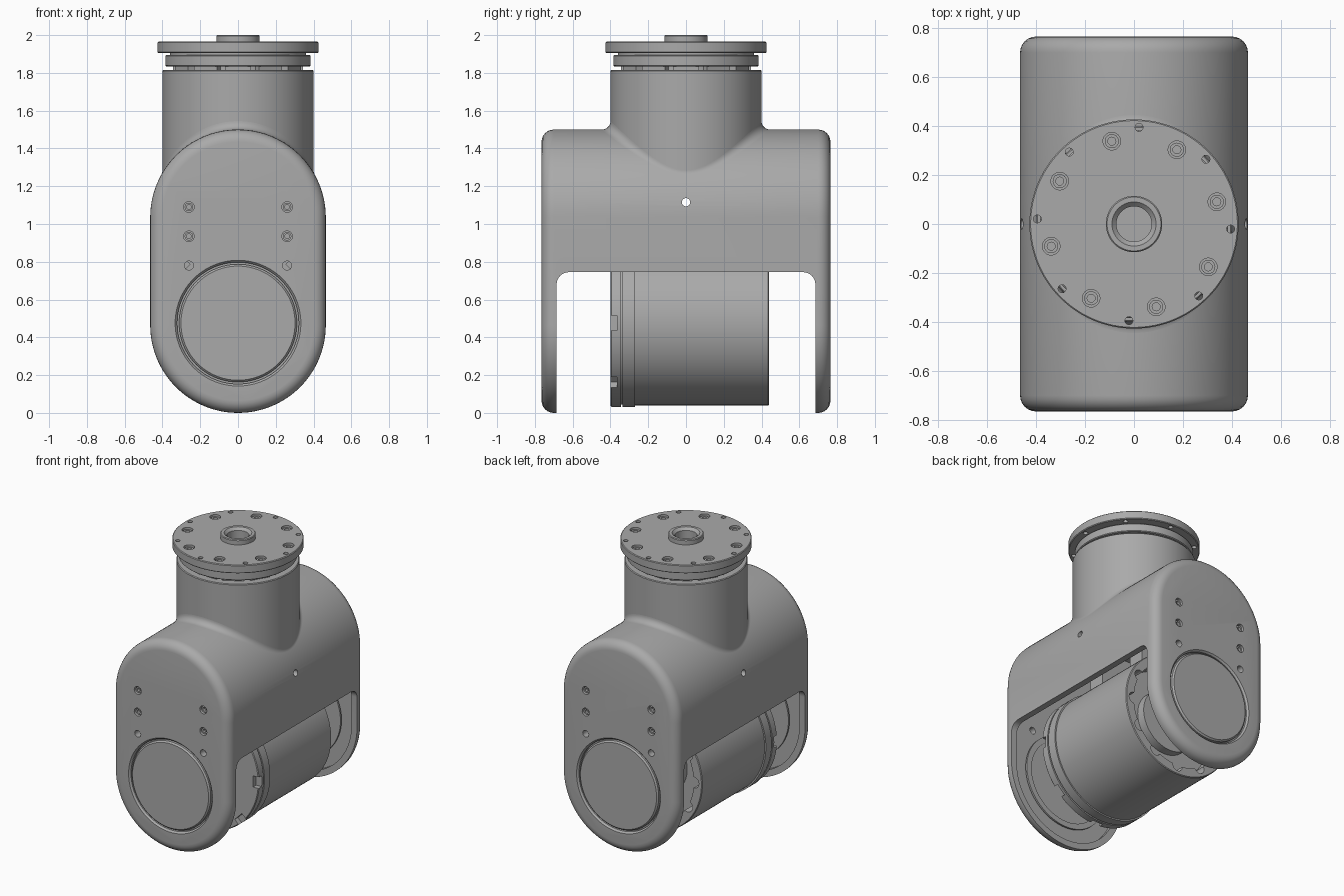
import bpy, bmesh, math
from math import pi, sin, cos, sqrt
from mathutils import Matrix, Vector

cube = bpy.data.objects.get("Cube")
if cube:
    bpy.data.objects.remove(cube, do_unlink=True)

GREY = (0.4, 0.4, 0.4, 1)
mat = bpy.data.materials.new("machined grey")
mat.use_nodes = True
mat.diffuse_color = GREY
mat.node_tree.nodes["Principled BSDF"].inputs["Base Color"].default_value = GREY

UP = Matrix.Identity(4)
FRONT = Matrix.Rotation(pi / 2, 4, 'X')
BACK = Matrix.Rotation(-pi / 2, 4, 'X')
SIDE = Matrix.Rotation(pi / 2, 4, 'Y')
R, Z_TOP, Z_LOW = 0.465, 1.035, 0.465   # housing radius and arc centres
DRIVE_Z = 0.475


def finish(name, bm, recalc=True):
    if recalc:
        bmesh.ops.recalc_face_normals(bm, faces=bm.faces)
    mesh = bpy.data.meshes.new(name)
    bm.to_mesh(mesh)
    bm.free()
    mesh.materials.append(mat)
    ob = bpy.data.objects.new(name, mesh)
    bpy.context.collection.objects.link(ob)
    return ob


def add_lathe(bm, profile, place=UP, steps=96):
    """Spin (radius, height) points about z, then place them."""
    part = bmesh.new()
    vs = [part.verts.new((r, 0, h)) for r, h in profile]
    es = [part.edges.new(p) for p in zip(vs, vs[1:])]
    bmesh.ops.spin(part, geom=vs + es, cent=(0, 0, 0), axis=(0, 0, 1),
                   angle=2 * pi, steps=steps, use_merge=False)
    bmesh.ops.remove_doubles(part, verts=part.verts, dist=1e-5)
    part.transform(place)
    bmesh.ops.recalc_face_normals(part, faces=part.faces)
    tmp = bpy.data.meshes.new("tmp")
    part.to_mesh(tmp)
    part.free()
    bm.from_mesh(tmp)
    bpy.data.meshes.remove(tmp)


def lathe(name, profile, place=UP):
    bm = bmesh.new()
    add_lathe(bm, profile, place)
    return finish(name, bm)


def add_pin(bm, r, low, high, place, steps=24):
    add_lathe(bm, [(0, low), (r, low), (r, high), (0, high)], place, steps)


def add_screw(bm, r, place):
    """Socket screw head sitting just below the surface."""
    add_lathe(bm, [(0, -.03), (.45 * r, -.03), (.45 * r, -.012), (.8 * r, -.012),
                   (.8 * r, -.045), (0, -.045)], place, 20)


def add_box(bm, size, place):
    bmesh.ops.create_cube(bm, size=1, matrix=place @ Matrix.Diagonal((*size, 1)))


def loft(bm, rings):
    """Closed solid through equal-length rings of points."""
    loops = [[bm.verts.new(p) for p in ring] for ring in rings]
    n = len(loops[0])
    for a, b in zip(loops, loops[1:]):
        for i in range(n):
            j = (i + 1) % n
            bm.faces.new((a[i], a[j], b[j], b[i]))
    bm.faces.new(loops[0])
    bm.faces.new(loops[-1][::-1])


def stadium(r, y, n=48):
    top = [(r * cos(pi * i / n), y, Z_TOP + r * sin(pi * i / n)) for i in range(n + 1)]
    low = [(-r * cos(pi * i / n), y, Z_LOW - r * sin(pi * i / n)) for i in range(n + 1)]
    return top + low


def cut(ob, name, bm):
    cutter = finish(name, bm)
    cutter.hide_render = True
    mod = ob.modifiers.new("cut", 'BOOLEAN')
    mod.operation, mod.solver, mod.object = 'DIFFERENCE', 'EXACT', cutter
    bpy.context.view_layer.objects.active = ob
    bpy.ops.object.modifier_apply(modifier=mod.name)
    bpy.data.objects.remove(cutter, do_unlink=True)


# Housing: rounded stadium block
E = 0.065
edge = [(R - E + E * sin(t), -.765 + E * (1 - cos(t)))
        for t in (pi / 2 * i / 6 for i in range(7))]
bm = bmesh.new()
loft(bm, [stadium(r, y) for r, y in edge] + [stadium(r, -y) for r, y in edge[::-1]])
housing = finish("housing", bm)

# Hollow inside
bm = bmesh.new()
loft(bm, [stadium(R - .045, y) for y in (-.715, .715)])
cut(housing, "cavity_cutter", bm)

# Open gap between the two arms, with rounded upper corners
C, GY, GZ = 0.065, 0.685, 0.745
arc = [(GY - C + C * cos(t), GZ - C + C * sin(t)) for t in (pi / 2 * i / 8 for i in range(9))]
outline = [(GY, -.3)] + arc + [(-y, z) for y, z in arc[::-1]] + [(-GY, -.3)]
bm = bmesh.new()
loft(bm, [[(x, y, z) for y, z in outline] for x in (-.6, .6)])
cut(housing, "gap_cutter", bm)

# Cap recesses, screw holes and side hole
holes, screws = bmesh.new(), bmesh.new()
for turn in (FRONT, BACK):
    add_lathe(holes, [(0, -.03), (.322, -.03), (.322, -.012), (.342, .01), (0, .01)],
              Matrix.Translation((0, .765 if turn is BACK else -.765, DRIVE_Z)) @ turn)
    for x in (-.26, .26):
        for z in (1.09, .935, .78):
            at = Matrix.Translation((x, .765 if turn is BACK else -.765, z)) @ turn
            if z > .8:
                add_pin(holes, .028, -.04, .01, at)
                add_screw(screws, .028, at)
            else:
                add_pin(holes, .024, -.1, .01, at)
add_pin(holes, .022, -.6, .6, Matrix.Translation((0, 0, 1.115)) @ SIDE)
cut(housing, "hole_cutter", holes)
finish("housing_screws", screws)

# Round end caps, with a bearing ring on the inner face
for name, turn, y in (("front_cap", FRONT, -.765), ("back_cap", BACK, .765)):
    lathe(name, [(0, 0), (.302, 0), (.312, -.01), (.312, -.062), (.33, -.062),
                 (.33, -.075), (.29, -.075), (.29, -.068), (0, -.068)],
          Matrix.Translation((0, y, DRIVE_Z)) @ turn)

# Neck and its blended foot
lathe("neck", [(0, 1.16), (.4, 1.16), (.4, 1.81), (.395, 1.815), (.33, 1.815), (.33, 1.78), (0, 1.78)])
NECK, F, N, M = 0.4, 0.045, 128, 8
bm = bmesh.new()
rows = []
for i in range(N):
    a = 2 * pi * i / N
    x, y = (NECK + F) * cos(a), (NECK + F) * sin(a)
    ball = Vector((x, y, Z_TOP + sqrt((R + F) ** 2 - x * x)))
    to_neck = Vector((-cos(a), -sin(a), 0))
    to_body = Vector((-x, 0, Z_TOP - ball.z)).normalized()
    rows.append([bm.verts.new(ball + F * to_neck.slerp(to_body, k / M)) for k in range(M + 1)])
for i in range(N):
    p, q = rows[i], rows[(i + 1) % N]
    for k in range(M):
        bm.faces.new((p[k], p[k + 1], q[k + 1], q[k]))
bm.normal_update()
if sum(f.normal.z for f in bm.faces) < 0:
    bmesh.ops.reverse_faces(bm, faces=bm.faces)
finish("neck_fillet", bm, recalc=False)

# Rotor below the flange, with spacer posts
lathe("rotor", [(0, 1.77), (.31, 1.77), (.31, 1.835), (.38, 1.835), (.385, 1.84), (.385, 1.89),
                (.38, 1.895), (.36, 1.895), (.36, 1.91), (0, 1.91)])
bm = bmesh.new()
for i in range(12):
    add_box(bm, (.04, .14, .04),
            Matrix.Rotation(2 * pi * i / 12, 4, 'Z') @ Matrix.Translation((.325, 0, 1.822)))
finish("spacer_posts", bm)

# Output flange and hub
flange = lathe("flange", [(0, 1.905), (.422, 1.905), (.427, 1.91), (.427, 1.96), (.422, 1.965), (0, 1.965)])
holes, screws = bmesh.new(), bmesh.new()
add_pin(holes, .072, -.1, .1, Matrix.Translation((0, 0, 1.965)), 64)
for i in range(8):
    for radius, first, r in ((.35, 15, .036), (.395, -3, .016)):
        at = (Matrix.Rotation(math.radians(first + 45 * i), 4, 'Z')
              @ Matrix.Translation((radius, 0, 1.965)))
        add_pin(holes, r, -.04 if r > .02 else -.1, .02, at)
        if r > .02:
            add_screw(screws, r, at)
cut(flange, "flange_hole_cutter", holes)
finish("flange_screws", screws)
lathe("hub", [(.072, 1.92), (.115, 1.92), (.115, 1.995), (.11, 2.0), (.09, 2.0), (.072, 1.982), (.072, 1.92)])

# Drive motor between the arms
at = Matrix.Translation((0, 0, DRIVE_Z)) @ BACK
motor = lathe("motor", [(0, -.4), (.44, -.4), (.445, -.395), (.445, -.345), (.43, -.345),
                        (.43, -.335), (.445, -.335), (.445, -.27), (.435, -.27),
                        (.435, .435), (.43, .44), (.37, .44), (.37, .3), (0, .3)], at)
holes = bmesh.new()
for i in range(8):
    add_box(holes, (.08, .08, .06),
            at @ Matrix.Rotation(pi / 4 * i, 4, 'Z') @ Matrix.Translation((.44, 0, -.395)))
for i in range(12):
    add_pin(holes, .04, .35, .5,
            at @ Matrix.Rotation(pi / 6 * i, 4, 'Z') @ Matrix.Translation((.37, 0, 0)))
cut(motor, "motor_notch_cutter", holes)
lathe("motor_shaft", [(0, .29), (.22, .29), (.22, .36), (.1, .36), (.1, .4), (0, .4)], at)

# Mounts joining the motor to the neck
bm = bmesh.new()
for y in (-.2, .2):
    add_box(bm, (.3, .12, .33), Matrix.Translation((0, y, 1.015)))
finish("motor_mounts", bm)

# Smooth shading with crisp edges
bpy.ops.object.select_all(action='DESELECT')
for ob in bpy.context.scene.objects:
    if ob.type == 'MESH' and mat.name in ob.data.materials:
        ob.select_set(True)
        bpy.context.view_layer.objects.active = ob
bpy.ops.object.shade_smooth_by_angle(angle=math.radians(30))
